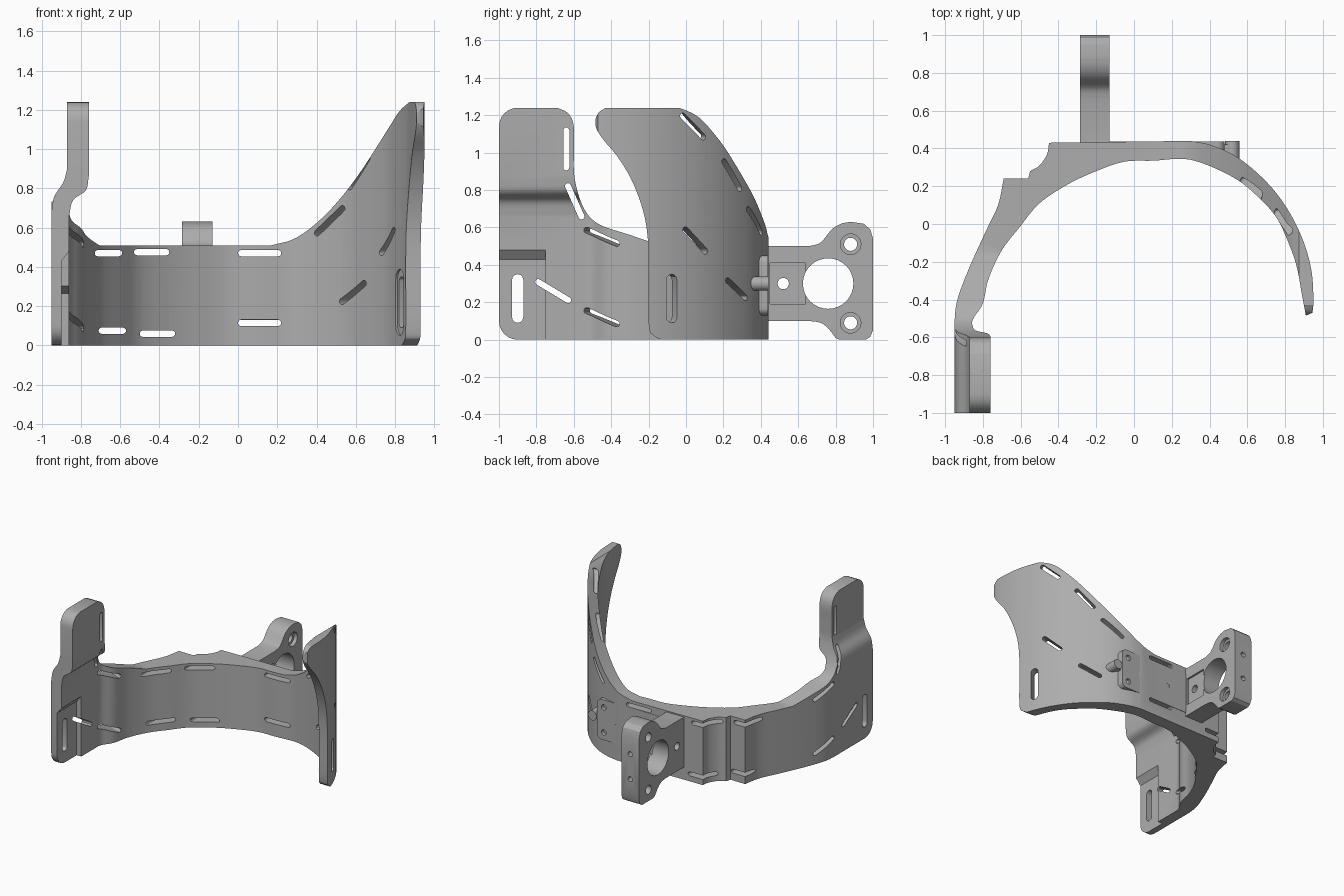
import bpy, bmesh
from math import radians, cos, sin, pi
from mathutils import Vector, Matrix

old = bpy.data.objects.get("Cube")
if old:
    bpy.data.objects.remove(old, do_unlink=True)

grey = bpy.data.materials.new("plain grey")
grey.use_nodes = True
grey.diffuse_color = (0.42, 0.42, 0.42, 1)
grey.node_tree.nodes["Principled BSDF"].inputs["Base Color"].default_value = (0.42, 0.42, 0.42, 1)


def curve(pts, n=5):
    """Smooth path through the given points."""
    p = [Vector(q) for q in pts]
    p = [2 * p[0] - p[1]] + p + [2 * p[-1] - p[-2]]
    out = []
    for a, b, c, d in zip(p, p[1:], p[2:], p[3:]):
        for i in range(n):
            t = i / n
            out.append((2 * b + (c - a) * t + (2 * a - 5 * b + 4 * c - d) * t * t
                        + (3 * b - a - 3 * c + d) * t ** 3) / 2)
    return [tuple(v) for v in out] + [tuple(pts[-1])]


def prism(name, outline, axis, lo, hi):
    """Extrude a 2D outline along an axis; the outline uses the other two axes in order."""
    def at(u, v, w):
        return {"x": (w, u, v), "y": (u, w, v), "z": (u, v, w)}[axis]
    bm = bmesh.new()
    face = bm.faces.new([bm.verts.new(at(u, v, lo)) for u, v in outline])
    new = bmesh.ops.extrude_face_region(bm, geom=[face])["geom"]
    verts = [g for g in new if isinstance(g, bmesh.types.BMVert)]
    bmesh.ops.translate(bm, vec=at(0, 0, hi - lo), verts=verts)
    bmesh.ops.recalc_face_normals(bm, faces=bm.faces)
    mesh = bpy.data.meshes.new(name)
    bm.to_mesh(mesh)
    bm.free()
    obj = bpy.data.objects.new(name, mesh)
    bpy.context.scene.collection.objects.link(obj)
    mesh.materials.append(grey)
    return obj


def box(name, x, y, z):
    return prism(name, [(x[0], y[0]), (x[1], y[0]), (x[1], y[1]), (x[0], y[1])], "z", *z)


def combine(obj, other, operation):
    """Apply a boolean and discard the helper."""
    other.hide_render = True
    mod = obj.modifiers.new("cut", "BOOLEAN")
    mod.operation, mod.solver, mod.object = operation, "EXACT", other
    graph = bpy.context.evaluated_depsgraph_get()
    mesh = bpy.data.meshes.new_from_object(obj.evaluated_get(graph))
    obj.modifiers.clear()
    obj.data = mesh
    bpy.data.objects.remove(other, do_unlink=True)


def circle(u, v, r, n=32):
    return [(u + r * cos(2 * pi * i / n), v + r * sin(2 * pi * i / n)) for i in range(n)]


def slot(obj, center, azimuth, tilt, length, width=0.032, depth=0.24):
    """Cut a round-ended slot whose axis points along the azimuth."""
    r, h = width / 2, (length - width) / 2
    arc = [radians(a) for a in range(-90, 91, 30)]
    outline = [(h + r * cos(a), r * sin(a)) for a in arc]
    outline += [(-u, -v) for u, v in outline]
    tool = prism("slot_cutter", outline, "x", -depth, depth)
    turn = Matrix.Rotation(radians(azimuth), 4, "Z") @ Matrix.Rotation(radians(tilt), 4, "X")
    tool.data.transform(Matrix.Translation(center) @ turn)
    combine(obj, tool, "DIFFERENCE")


def round_rect(u0, v0, u1, v1, r):
    out = []
    for u, v, start in ((u1 - r, v1 - r, 0), (u0 + r, v1 - r, 90), (u0 + r, v0 + r, 180), (u1 - r, v0 + r, 270)):
        out += [(u + r * cos(radians(start + a)), v + r * sin(radians(start + a))) for a in range(0, 91, 15)]
    return out


# Curved band: plan outline
outer_right = curve([(-.95, -.56), (-.94, -.42), (-.88, -.25), (-.79, -.05), (-.72, .1), (-.69, .24)])
step = [(-.56, .24)] + curve([(-.55, .28), (-.5, .31), (-.46, .37), (-.45, .43)], 4)
outer_left = curve([(.3, .44), (.4, .42), (.52, .37), (.63, .29), (.74, .18), (.83, .05),
                    (.9, -.1), (.94, -.25), (.95, -.4), (.945, -.47)])
inner = curve([(.91, -.485), (.89, -.38), (.86, -.22), (.81, -.08), (.75, .04), (.65, .15), (.52, .25),
               (.3, .34), (.1, .335), (-.05, .33), (-.2, .28), (-.35, .21), (-.5, .11), (-.6, -.01),
               (-.7, -.14), (-.77, -.29), (-.8, -.42), (-.85, -.5), (-.865, -.56)])
band = prism("band", outer_right + step + outer_left + inner, "z", 0, 1.24)

# Right arm with its inward jog
jog_out = curve([(-.95, .68), (-.935, .76), (-.89, .83), (-.87, .9)])
jog_in = curve([(-.76, .86), (-.775, .79), (-.84, .74), (-.86, .66)])
arm = prism("right_arm", [(-.95, 0)] + jog_out + [(-.87, 1.24), (-.76, 1.24)] + jog_in + [(-.86, 0)], "y", -1, -.5)
corner = round_rect(-1, 0, 0, 1.24, .1)
combine(arm, prism("arm_corners", corner, "x", -1.2, 0), "INTERSECT")
combine(band, arm, "UNION")

# Upper edge on the right half, sweeping up to the arm
edge = curve([(-.15, .51), (-.3, .56), (-.47, .62), (-.55, .71), (-.595, .86), (-.6, 1), (-.6, 1.14), (-.63, 1.21), (-.7, 1.245)])
combine(band, prism("right_edge", [(.8, .51)] + edge + [(-.7, 1.5), (.8, 1.5)], "x", -1.3, .03), "DIFFERENCE")

# Upper edge on the left half, sweeping up to the wing
edge = curve([(.17, .51), (.3, .55), (.45, .67), (.6, .85), (.75, 1.08), (.82, 1.19), (.88, 1.245)])
combine(band, prism("left_edge", [(.02, .51)] + edge + [(.88, 1.5), (.02, 1.5)], "y", -.8, .8), "DIFFERENCE")

# Front edge of the left wing
edge = curve([(-.1, -.01), (-.17, .02), (-.2, .09), (-.2, .45), (-.22, .65), (-.28, .83), (-.36, .97),
              (-.45, 1.08), (-.485, 1.15), (-.47, 1.21), (-.42, 1.245)])
combine(band, prism("wing_edge", [(-.9, -.01)] + edge + [(-.9, 1.245)], "x", .3, 1.3), "DIFFERENCE")

# Shallow strap pads around the two buckle slots
combine(band, prism("arm_pad", [(-.9, -.1), (-.9, .43), (-.86, .48), (-.8, .48), (-.8, -.1)], "y", -1.1, -.75), "DIFFERENCE")
slot(band, (.79, -.13, .22), 25, 90, .34, .11, .05)
slot(band, (-.92, -.9, .22), 180, 90, .26, .06)
slot(band, (.86, -.09, .22), 25, 90, .26, .06)

# Strap slots: centre, azimuth, tilt, length
for s in [
    ((-.66, .05, .47), 90, 0, .14), ((-.44, .28, .475), 90, 0, .18), ((.11, .38, .47), 90, 0, .22),
    ((-.64, .05, .075), 90, 0, .14), ((-.41, .28, .06), 90, 0, .18), ((.11, .38, .115), 90, 0, .22),
    ((.83, .035, 1.14), 30, -42, .2), ((.67, .24, .88), 47, -50, .22), ((.5, .34, .635), 63, -41, .22),
    ((.8, .035, .53), 30, -43, .2), ((.63, .25, .27), 48, -33, .2),
    ((-.88, -.43, .55), 160, 22, .22), ((-.88, -.43, .12), 160, 22, .22),
    ((-.92, -.71, .26), 180, 31, .22), ((-.82, -.64, 1.02), 180, 90, .23), ((-.88, -.595, .74), 180, 66, .21),
]:
    slot(band, *s)

# Rear mounting plate with screw holes and end peg
plate = prism("mounting_plate", round_rect(-.2, .13, .48, .45, .04), "y", .36, .438)
for x, z in ((.42, .39), (.42, .19), (.3, .29), (.05, .29)):
    combine(plate, prism("screw_hole", circle(x, z, .022, 16), "y", .41, .6), "DIFFERENCE")
peg = prism("plate_peg", circle(.52, .3, .038, 24), "y", .34, .44)
peg_neck = box("peg_neck", (.44, .52), (.36, .42), (.27, .33))

# Rear bracket with flared end
flare = curve([(.66, .5), (.72, .52), (.78, .59), (.83, .62), (.88, .63)])
end = [(.95, .62), (.985, .59), (1, .54), (1, .05), (.985, .015), (.96, 0), (.82, 0)]
low = curve([(.8, .01), (.76, .06), (.72, .09), (.66, .1)])
bracket = prism("rear_bracket", [(.4, .5)] + flare + end + low + [(.4, .1)], "x", -.285, -.13)
for y, z, r, lo, hi in ((.76, .3, .135, -.5, .1), (.52, .3, .03, -.5, .1),
                        (.88, .51, .035, -.5, .1), (.88, .09, .035, -.5, .1),
                        (.88, .51, .055, -.16, .1), (.88, .09, .055, -.16, .1)):
    combine(bracket, prism("bore", circle(y, z, r), "x", lo, hi), "DIFFERENCE")
for z in (.4, .2):
    combine(bracket, prism("end_hole", circle(-.207, z, .02, 16), "y", .95, 1.1), "DIFFERENCE")
combine(bracket, box("side_recess", (-.145, 0), (.45, .64), (.19, .41)), "DIFFERENCE")

# Smooth shading with sharp edges kept
for obj in (band, plate, peg, peg_neck, bracket):
    bpy.ops.object.select_all(action="DESELECT")
    obj.select_set(True)
    bpy.context.view_layer.objects.active = obj
    bpy.ops.object.shade_smooth_by_angle(angle=radians(30))
